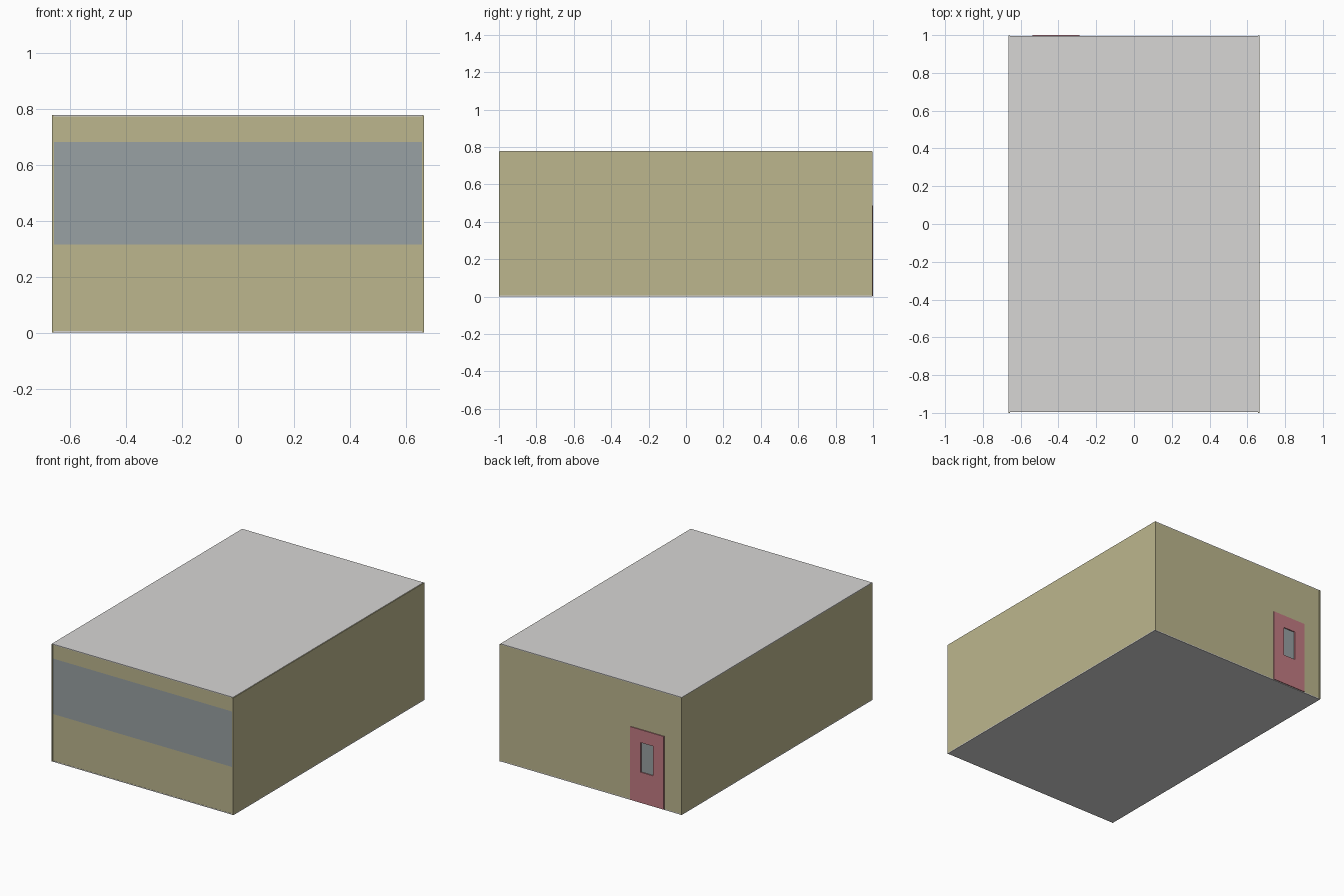
import bpy

if "Cube" in bpy.data.objects:
    bpy.data.objects.remove(bpy.data.objects["Cube"])


def srgb(r, g, b):
    def lin(c):
        c /= 255
        return c / 12.92 if c <= 0.04045 else ((c + 0.055) / 1.055) ** 2.4
    return (lin(r), lin(g), lin(b), 1)


def material(name, rgb):
    m = bpy.data.materials.new(name)
    m.diffuse_color = srgb(*rgb)
    m.use_nodes = True
    m.node_tree.nodes["Principled BSDF"].inputs["Base Color"].default_value = m.diffuse_color
    return m


wall = material("khaki wall", (188, 182, 141))
slab = material("light grey slab", (215, 214, 213))
glass = material("blue grey glass", (152, 161, 163))
red = material("dusty red door", (194, 123, 131))


def box(name, x, y, z, mat):
    """Box from (min, max) ranges on each axis."""
    bpy.ops.mesh.primitive_cube_add(size=1)
    ob = bpy.context.object
    ob.name = name
    for v in ob.data.vertices:
        for i, (lo, hi) in enumerate((x, y, z)):
            v.co[i] = lo if v.co[i] < 0 else hi
    ob.data.materials.append(mat)
    return ob


W, H, T = 0.665, 0.778, 0.008   # half width, height, wall thickness
IN = W - T                      # inner half width

# Floor and roof slabs
box("floor", (-W, W), (-0.996, 0.994), (0, 0.006), slab)
box("roof", (-W, 0.661), (-0.996, 0.994), (H - 0.005, H), slab)

# Side walls, running slightly past the front wall
for side, x in (("left", (-W, -IN)), ("right", (IN, W))):
    box(side + "_wall", x, (-1, 0.997), (0.001, H - 0.002), wall)

# Front wall with a full-width window band
front = (-0.995, -0.987)
box("front_wall_lower", (-IN, IN), front, (0.006, 0.315), wall)
box("front_window", (-IN, IN), front, (0.315, 0.682), glass)
box("front_wall_upper", (-IN, IN), front, (0.682, H - 0.005), wall)

# Back wall split around the door opening
back = (0.986, 0.994)
dx0, dx1, dz = -0.537, -0.289, 0.487
box("back_wall_left", (-IN, dx0), back, (0.006, H - 0.005), wall)
box("back_wall_right", (dx1, IN), back, (0.006, H - 0.005), wall)
box("back_wall_above_door", (dx0, dx1), back, (dz, H - 0.005), wall)

# Door boards around a small recessed pane
door = (0.984, 1.0)
gx0, gx1, gz0, gz1 = -0.457, -0.368, 0.206, 0.402
box("door_board_left", (dx0, gx0), door, (0.004, dz), red)
box("door_board_right", (gx1, dx1), door, (0.004, dz), red)
box("door_board_lower", (gx0, gx1), door, (0.004, gz0), red)
box("door_board_upper", (gx0, gx1), door, (gz1, dz), red)
box("door_window", (gx0, gx1), (0.988, 0.993), (gz0, gz1), glass)
